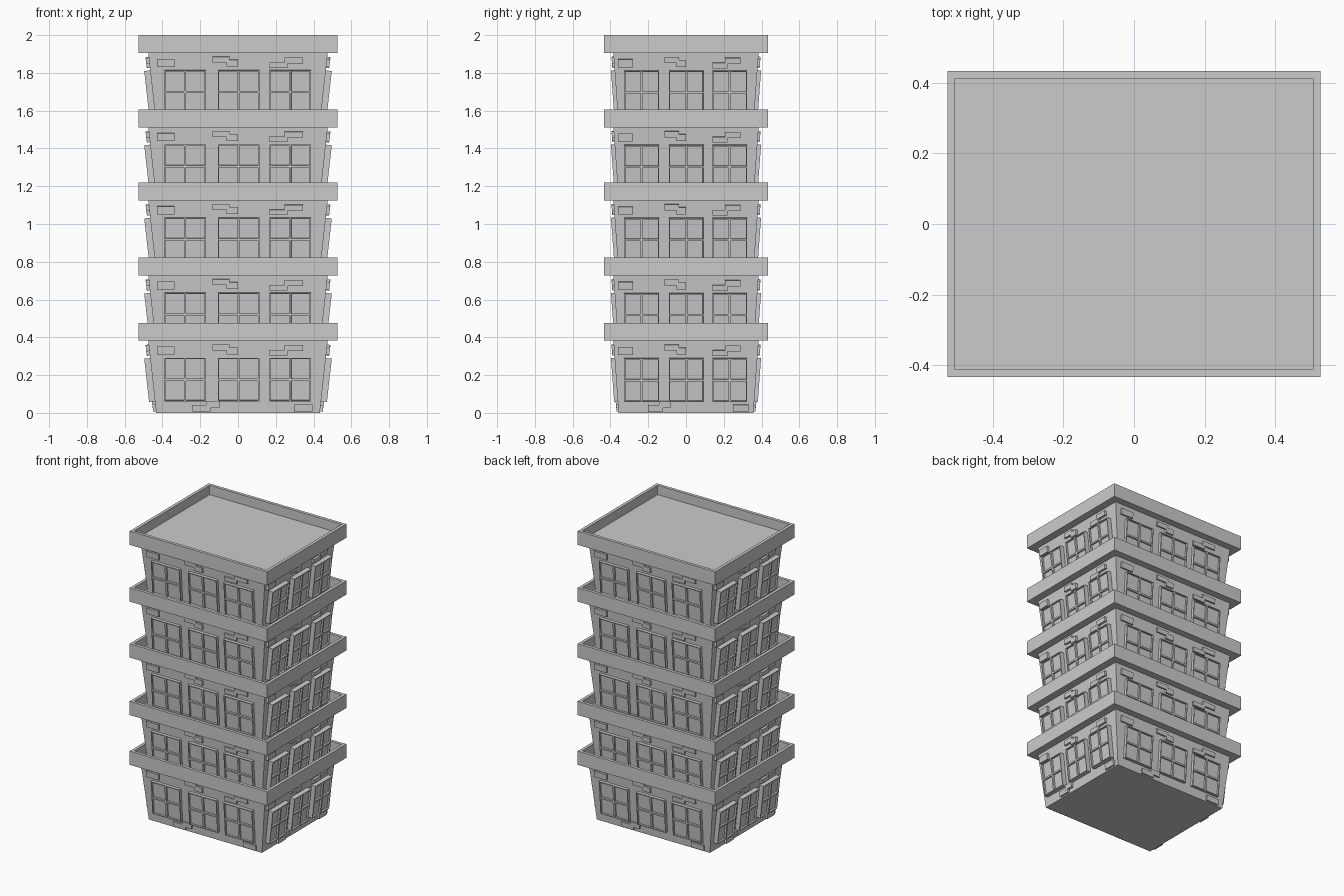
import bpy, bmesh
from math import pi, atan2
from mathutils import Matrix, Vector

if "Cube" in bpy.data.objects:
    bpy.data.objects.remove(bpy.data.objects["Cube"])

BX, BY = 0.433, 0.357      # half sizes of the wall foot
TX, TY = 0.476, 0.385      # half sizes of the wall head
H0, H1 = 0.382, 0.477      # cornice underside and rim
OFFSETS = [0, 0.345, 0.743, 1.13, 1.523]

# front-face layout in x, z (side faces are squeezed by 0.84)
WINDOWS = [-0.28, 0.003, 0.276]
BRICKS = [(-0.43, -0.335, 0.31, 0.352),
          (-0.135, -0.045, 0.333, 0.364), (-0.06, 0.0, 0.312, 0.348),
          (0.167, 0.262, 0.305, 0.334), (0.245, 0.345, 0.329, 0.36),
          (-0.24, -0.145, 0.008, 0.043), (-0.17, -0.097, 0.028, 0.063),
          (0.296, 0.394, 0.008, 0.045)]


def add_box(bm, x0, x1, y0, y1, z0, z1, m=Matrix()):
    scale = Matrix.Diagonal((x1 - x0, y1 - y0, z1 - z0, 1))
    move = Matrix.Translation(((x0 + x1) / 2, (y0 + y1) / 2, (z0 + z1) / 2))
    return bmesh.ops.create_cube(bm, size=1, matrix=m @ move @ scale)['verts']


def finish(bm, name):
    bmesh.ops.recalc_face_normals(bm, faces=bm.faces)
    mesh = bpy.data.meshes.new(name)
    bm.to_mesh(mesh)
    bm.free()
    return mesh


def wall_matrix(i):
    # local frame on a leaning wall: x along it, z up it, -y outwards
    foot, head = (BY, TY) if i % 2 == 0 else (BX, TX)
    lean = atan2(head - foot, H0)
    return (Matrix.Rotation(i * pi / 2, 4, 'Z') @ Matrix.Translation((0, -foot, 0))
            @ Matrix.Rotation(lean, 4, 'X'))


# tapered wall block
bm = bmesh.new()
for v in add_box(bm, -BX, BX, -BY, BY, 0, H0 + 0.01):
    if v.co.z > 0.1:
        v.co.x *= TX / BX
        v.co.y *= TY / BY
walls = finish(bm, "walls")

# overhanging cornice with a sunken tray
bm = bmesh.new()
add_box(bm, -0.527, 0.527, -0.433, 0.433, H0, H1)
bm.normal_update()
top = [f for f in bm.faces if f.normal.z > 0.9]
bmesh.ops.inset_region(bm, faces=top, thickness=0.03)
inner = bmesh.ops.extrude_face_region(bm, geom=top)['geom']
bmesh.ops.delete(bm, geom=top, context='FACES')
bmesh.ops.translate(bm, vec=(0, 0, -0.065),
                    verts=[g for g in inner if isinstance(g, bmesh.types.BMVert)])
cornice = finish(bm, "cornice")


# window: raised slab with four recessed panes
def add_window(bm, u, w, z0, z1, depth, m):
    base = Matrix.Translation((u, -depth, (z0 + z1) / 2)) @ Matrix.Rotation(pi / 2, 4, 'X')
    scale = Matrix.Diagonal((w / 2, (z1 - z0) / 2, 1, 1))
    verts = bmesh.ops.create_grid(bm, x_segments=2, y_segments=2, size=1,
                                  matrix=m @ base @ scale)['verts']
    panes = list({f for v in verts for f in v.link_faces})
    out = m.to_3x3() @ Vector((0, -1, 0))
    rim = list({e for f in panes for e in f.edges if e.is_boundary})
    ext = bmesh.ops.extrude_edge_only(bm, edges=rim)['geom']
    bmesh.ops.translate(bm, vec=-out * (depth + 0.005),
                        verts=[g for g in ext if isinstance(g, bmesh.types.BMVert)])
    for f in panes:
        f.normal_update()
    for depth_step, t in ((0, 0.008), (-0.012, 0.0004)):
        bmesh.ops.inset_individual(bm, faces=panes, thickness=t)
        bmesh.ops.translate(bm, vec=out * depth_step,
                            verts=list({v for f in panes for v in f.verts}))


bm_win, bm_brick = bmesh.new(), bmesh.new()
for i in range(4):
    m = wall_matrix(i)
    k, depth = (1, 0.019) if i % 2 == 0 else (0.84, 0.031)
    proud = 0.011 if i % 2 == 0 else 0.016
    for u in WINDOWS:
        add_window(bm_win, u * k, 0.219 * k, 0.062, 0.292, depth, m)
    for n, (x0, x1, z0, z1) in enumerate(BRICKS):
        # tiny depth offset so joined bricks never share a plane
        p = proud - 0.001 * (n % 2)
        add_box(bm_brick, x0 * k, x1 * k, -p, 0.008, z0, z1, m)
windows = finish(bm_win, "windows")
bricks = finish(bm_brick, "bricks")

# stack the storeys, each standing in the tray below
for n, z in enumerate(OFFSETS, 1):
    for mesh in (walls, cornice, windows, bricks):
        ob = bpy.data.objects.new(f"{mesh.name}_floor_{n}", mesh)
        ob.location.z = z
        bpy.context.collection.objects.link(ob)
